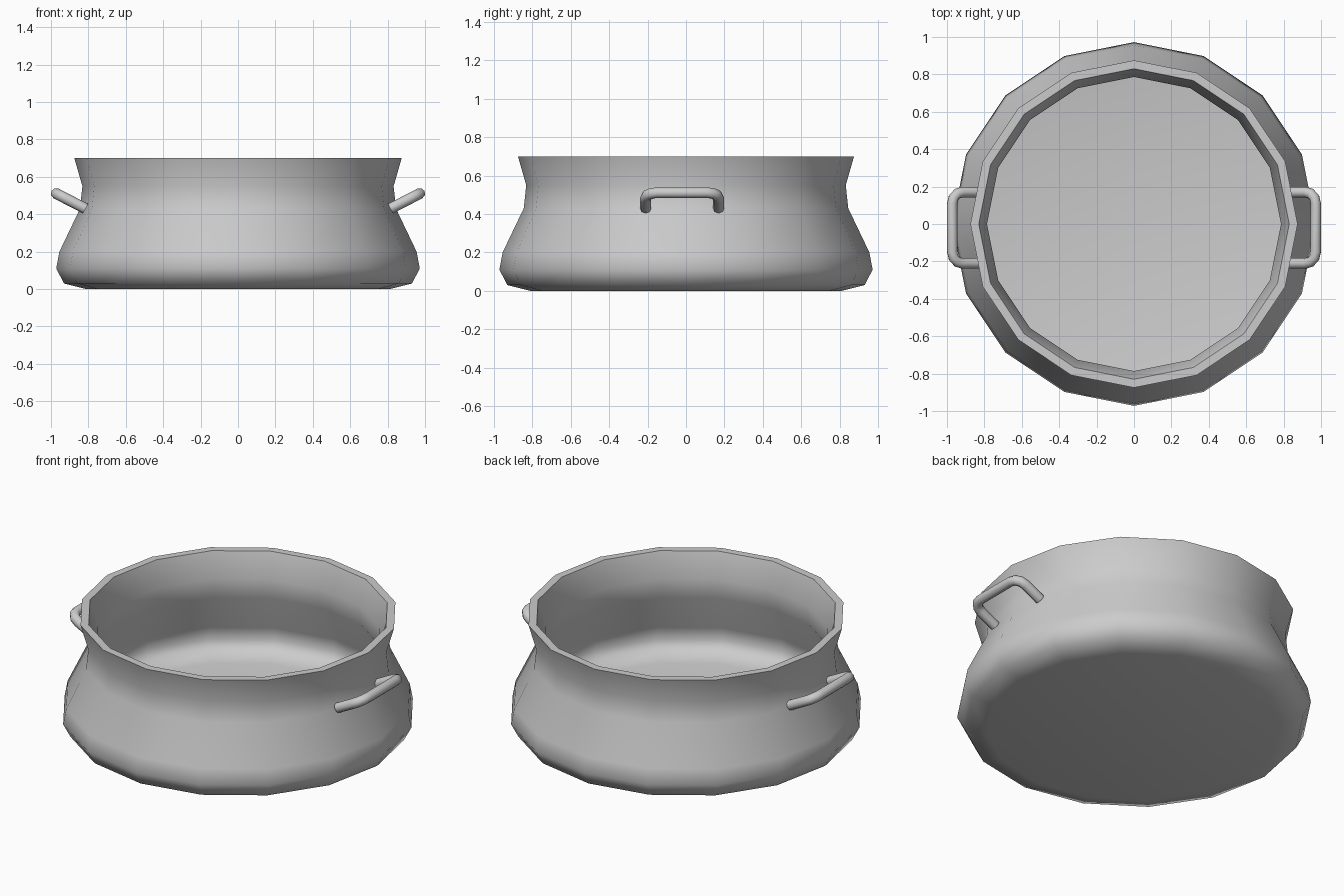
import bpy, bmesh
from math import cos, sin, pi, radians
from mathutils import Vector

if "Cube" in bpy.data.objects:
    bpy.data.objects.remove(bpy.data.objects["Cube"])

metal = bpy.data.materials.new("grey metal")
metal.use_nodes = True
GREY = (0.6, 0.6, 0.6, 1)
metal.diffuse_color = GREY
metal.node_tree.nodes["Principled BSDF"].inputs["Base Color"].default_value = GREY


def finish(bm, name, angle):
    """Turn a bmesh into a shaded object."""
    bmesh.ops.recalc_face_normals(bm, faces=bm.faces)
    mesh = bpy.data.meshes.new(name)
    bm.to_mesh(mesh)
    bm.free()
    mesh.materials.append(metal)
    obj = bpy.data.objects.new(name, mesh)
    bpy.context.collection.objects.link(obj)
    bpy.ops.object.select_all(action='DESELECT')
    obj.select_set(True)
    bpy.context.view_layer.objects.active = obj
    bpy.ops.object.shade_smooth_by_angle(angle=radians(angle))
    return obj


def skin(rings, name, angle):
    """Bridge a list of point rings and cap both ends."""
    bm = bmesh.new()
    loops = [[bm.verts.new(p) for p in ring] for ring in rings]
    n = len(loops[0])
    for a, b in zip(loops, loops[1:]):
        for i in range(n):
            j = (i + 1) % n
            bm.faces.new((a[i], a[j], b[j], b[i]))
    bm.faces.new(loops[0])
    bm.faces.new(loops[-1])
    return finish(bm, name, angle)


# Pot body: outer wall from the base up to the rim, then the inner wall down
SIDES = 16
profile = [(0.81, 0), (0.93, 0.03), (0.972, 0.11), (0.955, 0.2), (0.845, 0.43),
           (0.832, 0.55), (0.875, 0.7),
           (0.83, 0.7), (0.786, 0.55), (0.8, 0.43), (0.91, 0.2), (0.925, 0.12),
           (0.89, 0.07), (0.78, 0.045)]
skin([[(r * cos(2 * pi * i / SIDES), r * sin(2 * pi * i / SIDES), z)
       for i in range(SIDES)] for r, z in profile], "pot_body", 60)

# Handles: tilted U-shaped tubes with rounded corners
TUBE, TUBE_SIDES = 0.029, 8
root, tip = Vector((0.815, 0, 0.43)), Vector((0.972, 0, 0.511))
out = (tip - root).normalized()
length = (tip - root).length
half, mid_y, bend = 0.19, -0.02, 0.06
side = [(0, half)] + [(length - bend + bend * sin(a), half - bend + bend * cos(a))
                      for a in (0, pi / 6, pi / 3, pi / 2)]
path = side + [(u, -v) for u, v in reversed(side)]
across, up = Vector((0, 1, 0)), out.cross(Vector((0, 1, 0)))
points = [root + out * u + across * (v + mid_y) for u, v in path]

for name, mirror in (("left_handle", 1), ("right_handle", -1)):
    rings = []
    for i, p in enumerate(points):
        ahead = points[min(i + 1, len(points) - 1)]
        behind = points[max(i - 1, 0)]
        normal = up.cross((ahead - behind).normalized())
        ring = []
        for k in range(TUBE_SIDES):
            a = 2 * pi * k / TUBE_SIDES
            q = p + (normal * cos(a) + up * sin(a)) * TUBE
            ring.append((q.x * mirror, q.y, q.z))
        rings.append(ring)
    skin(rings, name, 50)
